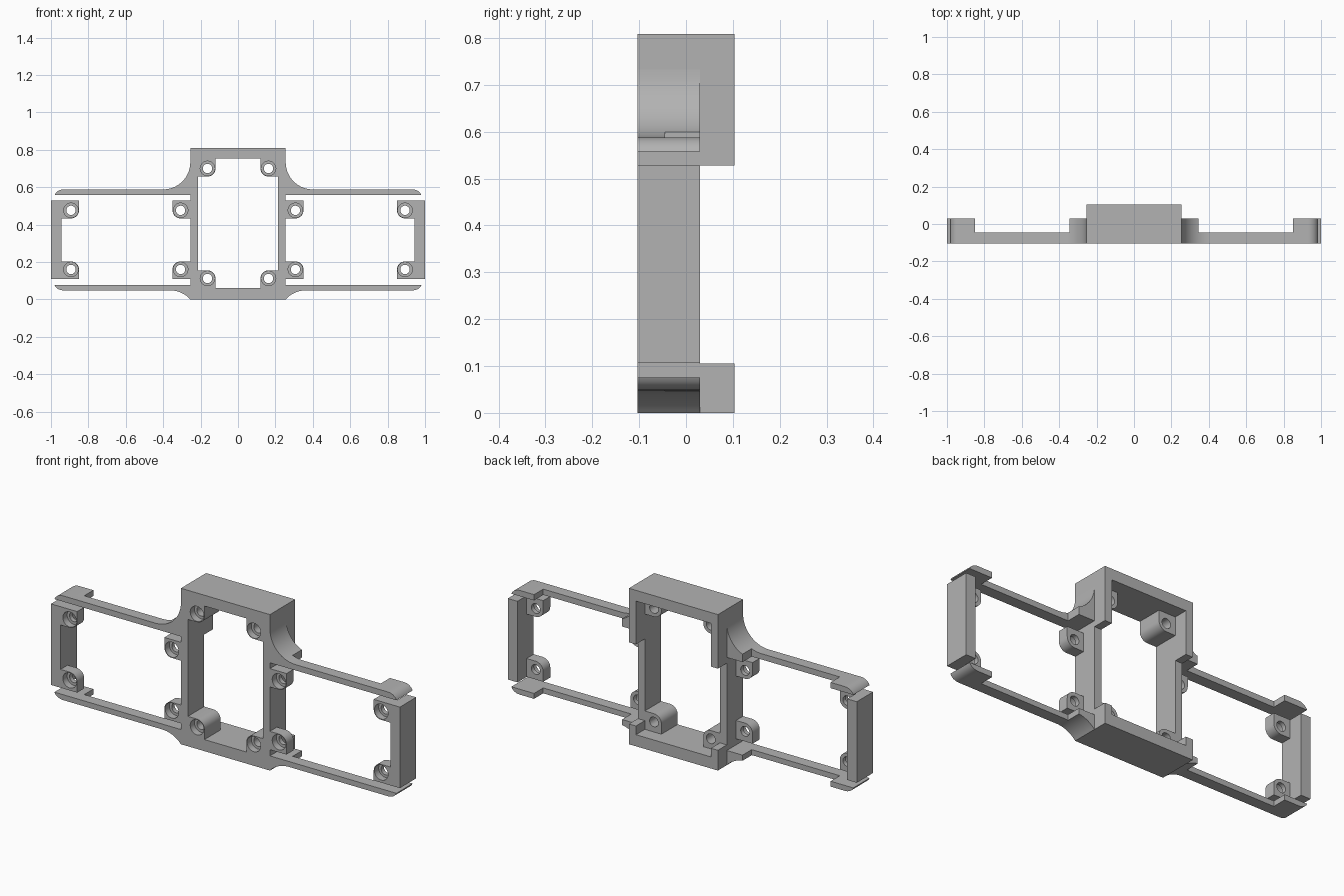
import bpy, bmesh, math
from mathutils import Matrix

if "Cube" in bpy.data.objects:
    bpy.data.objects.remove(bpy.data.objects["Cube"])

grey = bpy.data.materials.new("plain grey")
grey.use_nodes = True
GREY = (0.45, 0.45, 0.45, 1)
grey.diffuse_color = GREY
grey.node_tree.nodes["Principled BSDF"].inputs["Base Color"].default_value = GREY

FRONT, THIN, MID, BACK = -0.103, -0.045, 0.03, 0.103
WALL = 0.255


def finish(name, bm):
    bmesh.ops.recalc_face_normals(bm, faces=bm.faces)
    mesh = bpy.data.meshes.new(name)
    bm.to_mesh(mesh)
    bm.free()
    mesh.materials.append(grey)
    obj = bpy.data.objects.new(name, mesh)
    bpy.context.collection.objects.link(obj)
    return obj


def extrude(name, outline, y0, y1):
    """Extrude an (x, z) outline along y."""
    bm = bmesh.new()
    face = bm.faces.new([bm.verts.new((x, y0, z)) for x, z in outline])
    new = bmesh.ops.extrude_face_region(bm, geom=[face])["geom"]
    bmesh.ops.translate(bm, vec=(0, y1 - y0, 0),
                        verts=[v for v in new if isinstance(v, bmesh.types.BMVert)])
    return finish(name, bm)


def box(name, x0, x1, y0, y1, z0, z1):
    return extrude(name, [(x0, z0), (x1, z0), (x1, z1), (x0, z1)], y0, y1)


def cylinder(x, z, radius, y0, y1):
    bm = bmesh.new()
    bmesh.ops.create_cone(bm, cap_ends=True, segments=32, radius1=radius, radius2=radius,
                          depth=y1 - y0, matrix=Matrix.Translation((x, (y0 + y1) / 2, z))
                          @ Matrix.Rotation(math.pi / 2, 4, "X"))
    return finish("cutter", bm)


def carve(obj, cutter):
    mod = obj.modifiers.new("cut", "BOOLEAN")
    mod.operation, mod.solver, mod.object = "DIFFERENCE", "EXACT", cutter
    bpy.context.view_layer.objects.active = obj
    bpy.ops.object.modifier_apply(modifier=mod.name)
    bpy.data.objects.remove(cutter)


def smooth(obj):
    bpy.ops.object.select_all(action="DESELECT")
    obj.select_set(True)
    bpy.context.view_layer.objects.active = obj
    bpy.ops.object.shade_smooth_by_angle(angle=math.radians(30))


def arc(cx, cz, r, a0, a1, n=14):
    return [(cx + r * math.cos(math.radians(a0 + (a1 - a0) * i / n)),
             cz + r * math.sin(math.radians(a0 + (a1 - a0) * i / n))) for i in range(n + 1)]


def boss(name, wall_x, wall_z, dx, dz, y1):
    """Corner screw boss growing from a corner by dx, dz, inner corner rounded."""
    w, r = 0.095, 0.043
    pts = [(0, 0), (w, 0)] + arc(w - r, w - r, r, 0, 90, 8) + [(0, w)]
    obj = extrude(name, [(wall_x + dx * u, wall_z + dz * v) for u, v in pts], FRONT, y1)
    hx, hz = wall_x + dx * (w - r), wall_z + dz * (w - r)
    carve(obj, cylinder(hx, hz, 0.025, FRONT - 0.1, y1 + 0.1))
    carve(obj, cylinder(hx, hz, 0.039, FRONT - 0.1, FRONT + 0.035))
    smooth(obj)


# Central frame, shallower between its top and bottom
frame = box("central_frame", -WALL, WALL, FRONT, BACK, 0, 0.808)
carve(frame, box("cutter", -0.215, 0.215, -1, 1, 0.06, 0.752))
carve(frame, box("cutter", -1, 1, MID, 1, 0.105, 0.528))

# Rail outlines for the +x side, with root fillet and rounded tip
R = 0.145
upper = ([(WALL, 0.558), (0.98, 0.558), (0.975, 0.568), (0.962, 0.58), (0.945, 0.587), (0.93, 0.588)]
         + arc(WALL + R, 0.588 + R, R, 270, 180))
lower = ([(WALL, 0.076), (0.98, 0.076), (0.975, 0.066), (0.962, 0.055), (0.945, 0.049), (0.93, 0.048)]
         + arc(WALL + 0.108, 0.048 - R, R, 90, 138))

for s, side in ((1, "left"), (-1, "right")):
    # Rails, thinned along the middle
    for outline, level in ((upper, "upper"), (lower, "lower")):
        rail = extrude(f"{side}_{level}_rail", [(s * x, z) for x, z in outline], FRONT, MID)
        x0, x1 = sorted((s * 0.345, s * 0.85))
        carve(rail, box("cutter", x0, x1, THIN, 1, -1, 2))
        smooth(rail)

    # Detached end bar
    x0, x1 = sorted((s * 0.945, s))
    box(f"{side}_end_bar", x0, x1, FRONT, MID, 0.108, 0.528)

    # Screw bosses
    for dz, level in ((1, "lower"), (-1, "upper")):
        wing_z = 0.108 if dz > 0 else 0.528
        boss(f"{side}_{level}_end_boss", s * 0.945, wing_z, -s, dz, THIN)
        boss(f"{side}_{level}_wing_boss", s * WALL, wing_z, s, dz, THIN)
        boss(f"{side}_{level}_central_boss", s * 0.215, 0.06 if dz > 0 else 0.752, -s, dz, MID)
